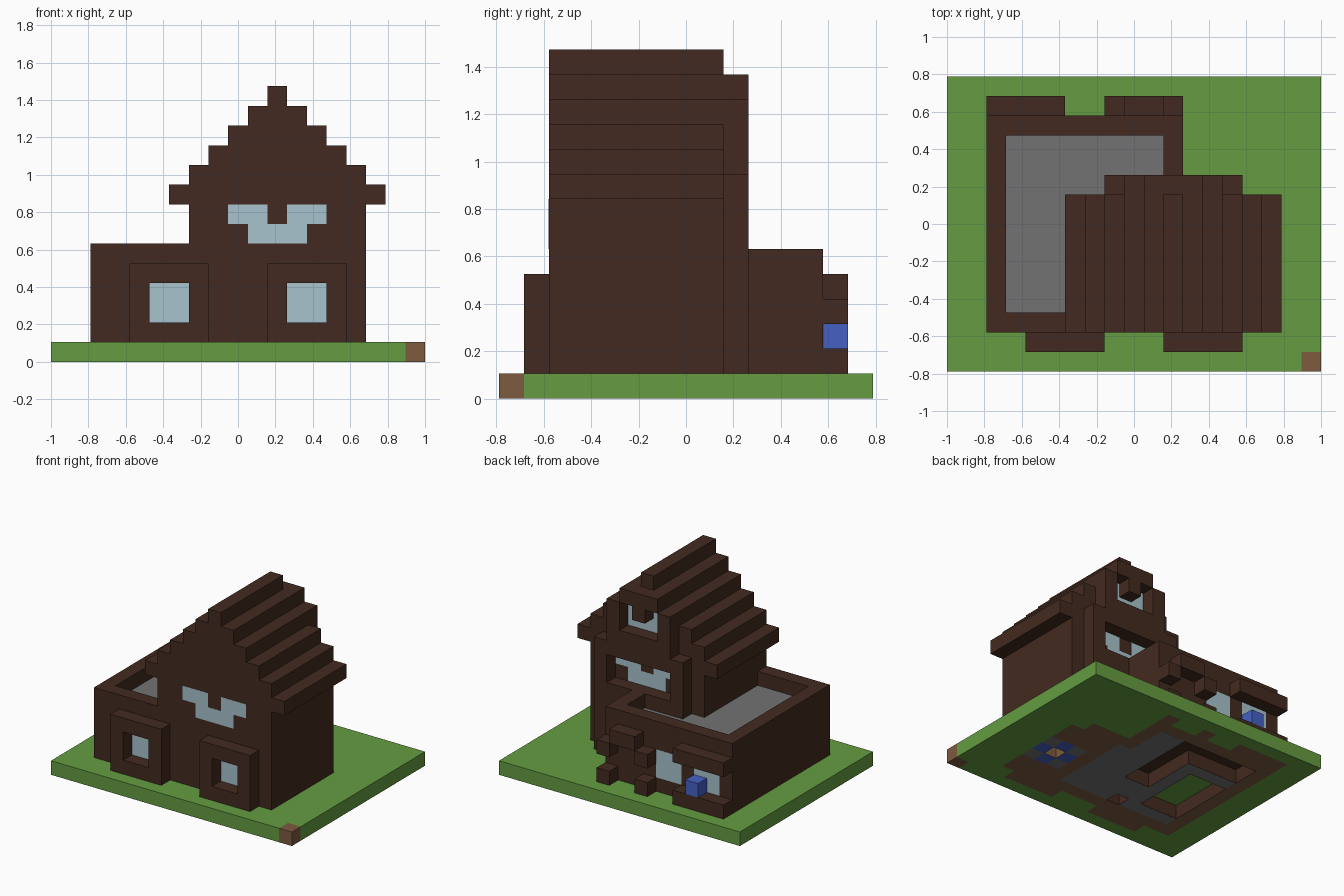
import bpy, bmesh
from mathutils import Matrix, Vector

cube = bpy.data.objects.get("Cube")
if cube:
    bpy.data.objects.remove(cube, do_unlink=True)

U = 2 / 19          # edge of one building block
NX, NY = 19, 15     # plot size in blocks
T = 0.012           # pane thickness in blocks


def material(name, rgb):
    m = bpy.data.materials.new(name)
    m.use_nodes = True
    m.diffuse_color = (*rgb, 1)
    m.node_tree.nodes["Principled BSDF"].inputs["Base Color"].default_value = (*rgb, 1)
    return m


wood = material("dark_wood", (0.055, 0.023, 0.014))
grass = material("grass_green", (0.13, 0.335, 0.053))
stone = material("stone_grey", (0.175, 0.168, 0.168))
glass = material("pale_glass", (0.39, 0.55, 0.61))
blue = material("flower_blue", (0.058, 0.12, 0.56))
earth = material("earth_brown", (0.205, 0.104, 0.05))


def finish(name, bm, mats):
    mesh = bpy.data.meshes.new(name)
    bm.to_mesh(mesh)
    bm.free()
    for m in mats:
        mesh.materials.append(m)
    obj = bpy.data.objects.new(name, mesh)
    bpy.context.collection.objects.link(obj)
    return obj


def blocks(name, mat, *boxes):
    """One object from boxes given as x, y and z ranges in block units."""
    bm = bmesh.new()
    for x, y, z in boxes:
        size = Vector((x[1] - x[0], y[1] - y[0], z[1] - z[0])) * U
        mid = Vector((sum(x) - NX, sum(y) - NY, sum(z))) * U / 2
        bmesh.ops.create_cube(bm, size=1, matrix=Matrix.Translation(mid) @ Matrix.Diagonal((*size, 1)))
    return finish(name, bm, [mat])


def frame(name, x, y, z, hx, hz):
    """Wall in the xz plane with a rectangular opening."""
    blocks(name, wood, ((x[0], hx[0]), y, z), ((hx[1], x[1]), y, z),
           (hx, y, (z[0], hz[0])), (hx, y, (hz[1], z[1])))


def within(i, j, x0, x1, y0, y1):
    return x0 <= i < x1 and y0 <= j < y1


# Plot: grass with the floor plan showing on its underside
GRASS, EARTH, WOOD, BLUE, STONE = range(5)


def is_hole(i, j):
    return (within(i, j, 7, 9, 6, 12) or within(i, j, 3, 9, 10, 12)
            or within(i, j, 3, 6, 4, 9) or (i, j) in ((7, 3), (14, 5)))


def plot_colour(i, j):
    if (i, j) == (18, 0):
        return EARTH
    if within(i, j, 13, 16, 4, 7):
        return STONE if (i + j) % 2 else BLUE
    if within(i, j, 3, 11, 3, 12) or within(i, j, 11, 12, 3, 9):
        return STONE
    if (within(i, j, 2, 12, 2, 13) or within(i, j, 7, 16, 2, 9) or within(i, j, 8, 15, 9, 10)
            or (j == 1 and (4 <= i < 8 or 11 <= i < 15))
            or (j == 13 and (2 <= i < 6 or i in (8, 11)))):
        return EARTH
    return GRASS


def cell(p):
    return int(p.x / U + NX / 2), int(p.y / U + NY / 2)


bm = bmesh.new()
bmesh.ops.create_grid(bm, x_segments=NX, y_segments=NY, size=0.5,
                      matrix=Matrix.Diagonal((NX * U, NY * U, 1, 1)))
bmesh.ops.delete(bm, geom=[f for f in bm.faces if is_hole(*cell(f.calc_center_median()))], context="FACES")
top = bmesh.ops.extrude_face_region(bm, geom=bm.faces[:])["geom"]
bmesh.ops.translate(bm, vec=(0, 0, U), verts=[g for g in top if isinstance(g, bmesh.types.BMVert)])
bmesh.ops.recalc_face_normals(bm, faces=bm.faces[:])
for f in bm.faces:
    mid = f.calc_center_median()
    i, j = cell(mid + f.normal * U / 4)
    if abs(f.normal.z) < 0.5 and is_hole(i, j):      # walls of the floor pits
        f.material_index = EARTH if i == 14 else WOOD
    else:
        f.material_index = plot_colour(*cell(mid - f.normal * U / 4))
finish("plot", bm, [grass, earth, wood, blue, stone])
blocks("inner_lawn", grass, ((3, 5), (4, 9), (1 - T, 1)))

# Low wing with parapet and flat stone roof
blocks("wing_body", wood, ((2, 12), (2, 13), (1, 4)))
blocks("wing_parapet", wood, ((2, 3), (2, 13), (4, 6)), ((11, 12), (3, 13), (4, 6)),
       ((3, 12), (2, 3), (4, 6)), ((3, 11), (12, 13), (4, 6)))
blocks("wing_flat_roof", stone, ((3, 11), (3, 12), (4, 5)))

# Tall house and its stepped roof
blocks("house_body", wood, ((7, 16), (2, 9), (1, 8)))
blocks("stepped_roof", wood, *[((6 + s, 17 - s), (2, 9), (8 + s, 9 + s)) for s in range(6)])

# Rear gable: posts, sill, lintel and upper opening
blocks("rear_wall", wood, ((8, 15), (9, 10), (1, 6)))
blocks("rear_posts", wood, ((8, 9), (9, 10), (6, 9)), ((14, 15), (9, 10), (6, 9)))
frame("rear_gable", (9, 14), (9, 10), (8, 12), (10, 13), (10, 11.99))
blocks("rear_gable_cap", wood, ((10, 13), (9, 10), (12, 13)))
blocks("attic_hanging_block", wood, ((11, 12), (9, 10), (11, 12)))


# Upper windows with a notch in the top edge
def notched_window(name, y, z):
    blocks(name, glass, ((9, 11), y, (z + 1, z + 2)), ((12, 14), y, (z + 1, z + 2)),
           ((10, 13), y, (z, z + 1)))


notched_window("front_upper_window", (2 - T, 2), 6)
notched_window("rear_upper_window", (9, 9 + T), 6)
blocks("attic_window", glass, ((10, 11), (9, 9 + T), (11, 12)), ((12, 13), (9, 9 + T), (11, 12)),
       ((10, 13), (9, 9 + T), (10, 11)))

# Front bays with recessed panes
for side, x in (("right", 4), ("left", 11)):
    frame(side + "_front_bay", (x, x + 4), (1, 2), (1, 5), (x + 1, x + 3), (2, 4))
    blocks(side + "_bay_window", glass, ((x + 1, x + 3), (2 - T, 2), (2, 4)))

# Back wall: windows, planter, awning and flower
for n, x in enumerate((3, 6)):
    blocks("back_window_%d" % (n + 1), glass, ((x, x + 2), (13, 13 + T), (2, 4)))
blocks("back_planter", wood, ((2, 6), (13, 14), (1, 2)))
blocks("back_awning", wood, ((2, 6), (13, 14), (4, 5)))
blocks("blue_flower", blue, ((4, 5), (13, 14), (2, 3)))

# Back porch: arched hood and two low stumps
blocks("porch_hood", wood, ((9, 11), (13, 14), (4, 5)))
for side, x in (("right", 8), ("left", 11)):
    blocks(side + "_porch_bracket", wood, ((x, x + 1), (13, 14), (3, 4)))
    blocks(side + "_porch_stump", wood, ((x, x + 1), (13, 14), (1, 2)))
